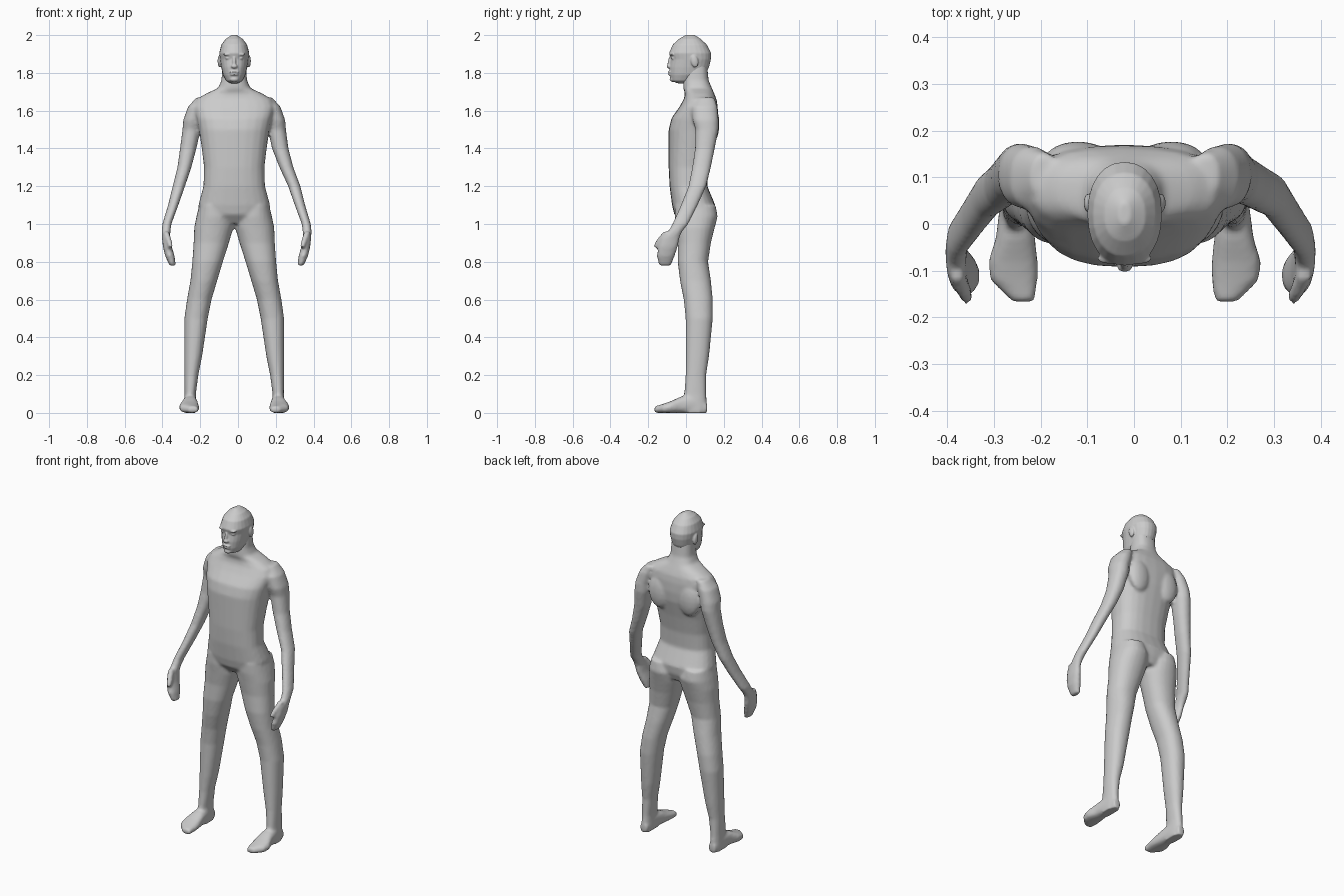
import bpy, bmesh, math
from mathutils import Vector, Matrix

X0 = -0.02          # symmetry plane of the figure
SIDES = 24

skin = bpy.data.materials.new("grey_skin")
skin.diffuse_color = (0.6, 0.6, 0.6, 1)


def loft(bm, rings, axis="z", power=2.0):
    """Closed tube; each ring is (position, u0, u1, v0, v1) in the plane across the axis."""
    loops = []
    for p, u0, u1, v0, v1 in rings:
        loop = []
        for i in range(SIDES):
            a = 2 * math.pi * i / SIDES
            c, s = math.cos(a), math.sin(a)
            u = (u0 + u1) / 2 + (u1 - u0) / 2 * math.copysign(abs(c) ** (2 / power), c)
            v = (v0 + v1) / 2 + (v1 - v0) / 2 * math.copysign(abs(s) ** (2 / power), s)
            co = (u, v, p) if axis == "z" else (u, p, v)
            loop.append(bm.verts.new((co[0] + X0, co[1], co[2])))
        loops.append(loop)
    for a, b in zip(loops, loops[1:]):
        for i in range(SIDES):
            j = (i + 1) % SIDES
            bm.faces.new((a[i], a[j], b[j], b[i]))
    bm.faces.new(loops[0])
    bm.faces.new(loops[-1])


def blob(bm, centre, radii, tilt=0.0):
    m = (Matrix.Translation(Vector(centre) + Vector((X0, 0, 0)))
         @ Matrix.Rotation(tilt, 4, "X") @ Matrix.Diagonal((*radii, 1)))
    bmesh.ops.create_uvsphere(bm, u_segments=16, v_segments=10, radius=1, matrix=m)


def side_ring(ring, s, shift=0.0):
    p, a, b, v0, v1 = ring
    xs = sorted((s * a + shift, s * b + shift))
    return (p, xs[0], xs[1], v0, v1)


def finish(bm, name, voxel, rounds):
    """Fuse the overlapping volumes into one smooth skin."""
    bmesh.ops.recalc_face_normals(bm, faces=bm.faces)
    me = bpy.data.meshes.new(name)
    bm.to_mesh(me)
    bm.free()
    ob = bpy.data.objects.new(name, me)
    bpy.context.collection.objects.link(ob)
    me.materials.append(skin)
    fuse = ob.modifiers.new("fuse", "REMESH")
    fuse.mode = "VOXEL"
    fuse.voxel_size = voxel
    fuse.use_smooth_shade = True
    relax = ob.modifiers.new("relax", "SMOOTH")
    relax.factor = 0.5
    relax.iterations = rounds
    return ob


# Torso and neck: z, half width, front y, back y
body = bmesh.new()
torso = [(1.0, .10, -.02, .13), (1.05, .185, -.062, .15), (1.1, .19, -.074, .155),
         (1.2, .163, -.087, .113), (1.3, .16, -.092, .12), (1.4, .172, -.092, .14),
         (1.5, .187, -.092, .165), (1.56, .2, -.077, .17), (1.62, .215, -.035, .168),
         (1.66, .2, -.012, .162), (1.69, .15, -.005, .15), (1.72, .085, -.015, .137),
         (1.76, .068, -.015, .12), (1.86, .06, 0, .11)]
loft(body, [(z, -w, w, f, b) for z, w, f, b in torso], power=2.5)

# Limbs: position along the limb, inner x, outer x, then front/back or bottom/top
leg = [(1.1, .03, .185, -.06, .157), (1.04, .005, .2, -.06, .168), (.98, .005, .212, -.052, .152),
       (.9, .028, .215, -.043, .132), (.8, .06, .222, -.044, .117), (.7, .09, .232, -.032, .132),
       (.6, .12, .25, -.012, .142), (.5, .14, .264, -.002, .142), (.3, .17, .264, -.002, .122),
       (.2, .19, .263, -.002, .107), (.1, .203, .263, -.01, .107), (.03, .2, .266, -.02, .112),
       (0, .2, .266, -.02, .112)]
foot = [(.112, .21, .255, 0, .05), (.05, .2, .266, 0, .1), (-.03, .192, .276, 0, .085),
        (-.08, .186, .292, 0, .062), (-.12, .186, .288, 0, .048), (-.167, .193, .24, 0, .034)]
arm = [(1.67, .14, .2, .06, .15), (1.62, .15, .245, .03, .166), (1.55, .17, .27, .035, .172),
       (1.5, .178, .274, .05, .172), (1.4, .2, .287, .048, .152), (1.3, .233, .307, .033, .132),
       (1.2, .273, .338, .013, .107), (1.1, .308, .363, -.027, .062), (1.0, .345, .393, -.072, .012),
       (.96, .35, .397, -.095, -.02), (.93, .352, .395, -.13, -.033), (.88, .343, .39, -.148, -.043),
       (.83, .328, .378, -.155, -.06), (.78, .322, .355, -.142, -.08)]
thumb = [(.96, .358, .39, -.12, -.085), (.91, .342, .372, -.16, -.122), (.875, .335, .36, -.175, -.148)]

for s in (-1, 1):
    loft(body, [side_ring(r, s) for r in leg], power=2.2)
    loft(body, [side_ring(r, s) for r in foot], axis="y", power=2.6)
    # Both forearms swing slightly towards +x
    for part in (arm, thumb):
        loft(body, [side_ring(r, s, .0125 * min(1, max(0, (1.4 - r[0]) / .2))) for r in part],
             power=2.2)
    # Shoulder blade
    blob(body, (s * .1, .14, 1.53), (.07, .037, .1))
finish(body, "body", .009, 4)

# Head: z, half width, front y, back y
head = bmesh.new()
skull = [(1.745, .02, -.045, .0), (1.758, .043, -.078, .05), (1.79, .06, -.086, .1),
         (1.83, .069, -.087, .122), (1.872, .076, -.08, .132), (1.905, .08, -.09, .133),
         (1.95, .068, -.07, .11), (1.98, .045, -.037, .078), (2.001, .012, 0, .045)]
loft(head, [(z, -w, w, f, b) for z, w, f, b in skull], power=2.2)
# Nose bridge, nose tip, lips and chin
blob(head, (0, -.086, 1.855), (.009, .011, .035), -.15)
blob(head, (0, -.09, 1.835), (.017, .013, .011))
blob(head, (0, -.084, 1.805), (.026, .012, .006))
blob(head, (0, -.083, 1.792), (.023, .012, .006))
blob(head, (0, -.07, 1.766), (.024, .017, .014))
for s in (-1, 1):
    # Brow, eye and ear
    blob(head, (s * .033, -.073, 1.898), (.026, .013, .008))
    blob(head, (s * .033, -.067, 1.878), (.015, .011, .007))
    blob(head, (s * .077, .045, 1.862), (.011, .02, .034), .2)
finish(head, "head", .0045, 2)
